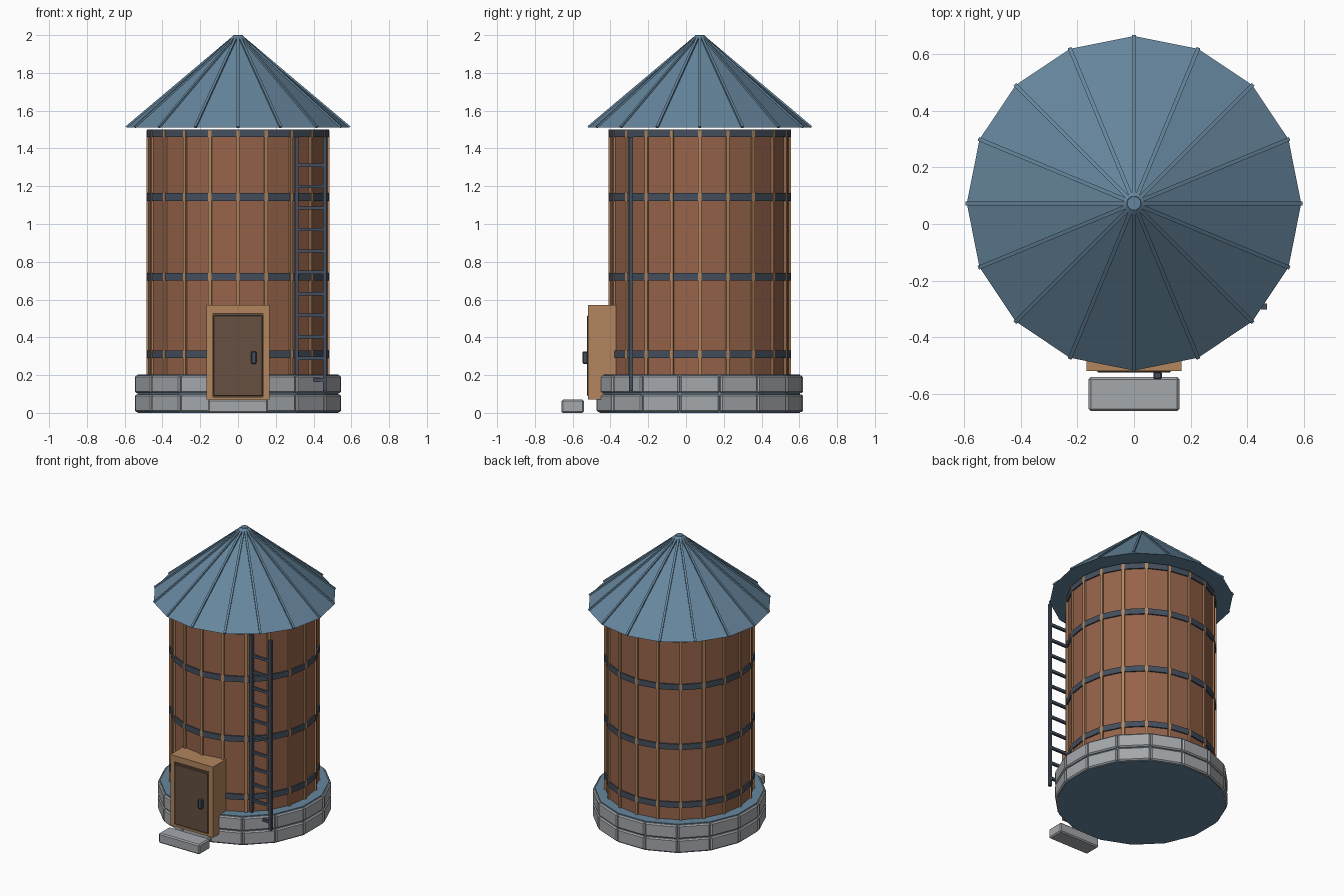
import bpy, bmesh, math
from mathutils import Matrix, Vector

if "Cube" in bpy.data.objects:
    bpy.data.objects.remove(bpy.data.objects["Cube"])

CY = 0.073  # tower axis in y


def material(name, rgb):
    lin = [((c / 255 + 0.055) / 1.055) ** 2.4 for c in rgb]
    m = bpy.data.materials.new(name)
    m.diffuse_color = (*lin, 1)
    m.use_nodes = True
    m.node_tree.nodes["Principled BSDF"].inputs["Base Color"].default_value = m.diffuse_color
    return m


ROOF = material("slate blue", (102, 134, 157))
WOOD = material("red brown planks", (150, 99, 74))
TRIM = material("light wood", (178, 133, 94))
IRON = material("dark iron", (68, 79, 93))
STONE = material("grey stone", (164, 168, 172))
DOOR = material("dark door wood", (101, 80, 64))


def finish(name, bm, mat, bevel=0):
    bmesh.ops.recalc_face_normals(bm, faces=bm.faces)
    me = bpy.data.meshes.new(name)
    bm.to_mesh(me)
    bm.free()
    me.materials.append(mat)
    ob = bpy.data.objects.new(name, me)
    bpy.context.collection.objects.link(ob)
    if bevel:
        mod = ob.modifiers.new("bevel", 'BEVEL')
        mod.width, mod.segments = bevel, 1
    return ob


def add_box(bm, lo, hi, m=Matrix()):
    lo, hi = Vector(lo), Vector(hi)
    size = Matrix.Diagonal((*(hi - lo), 1))
    return bmesh.ops.create_cube(bm, size=1, matrix=m @ Matrix.Translation((lo + hi) / 2) @ size)


def box(name, lo, hi, mat, bevel=0):
    bm = bmesh.new()
    add_box(bm, lo, hi)
    return finish(name, bm, mat, bevel)


def around(angle):
    """Local +x points outward from the tower axis."""
    return Matrix.Translation((0, CY, 0)) @ Matrix.Rotation(angle, 4, 'Z')


def prism(name, n, r0, r1, z0, z1, mat, turn=0):
    bm = bmesh.new()
    m = around(turn) @ Matrix.Translation((0, 0, (z0 + z1) / 2))
    bmesh.ops.create_cone(bm, cap_ends=True, segments=n, radius1=r0, radius2=r1,
                          depth=z1 - z0, matrix=m)
    # put a corner exactly on the +x direction
    v = max(bm.verts, key=lambda p: p.co.x)
    a = math.atan2(v.co.y - CY, v.co.x) - turn
    bmesh.ops.rotate(bm, verts=bm.verts, cent=(0, CY, 0), matrix=Matrix.Rotation(-a, 3, 'Z'))
    return finish(name, bm, mat)


# Stone base: blue core with two courses of blocks
prism("base_core", 16, 0.542, 0.542, 0.0, 0.204, ROOF, math.pi / 16)
bm = bmesh.new()
half = 0.545 * math.tan(math.pi / 16) - 0.003
for row in range(2):
    z = 0.004 + row * 0.1
    for i in range(16):
        add_box(bm, (0.49, -half, z), (0.546, half, z + 0.094), around(i * math.pi / 8))
finish("base_stones", bm, STONE, 0.008)

# Wooden barrel with battens at the corners
prism("barrel", 20, 0.474, 0.474, 0.19, 1.5, WOOD)
bm = bmesh.new()
for i in range(20):
    add_box(bm, (0.46, -0.009, 0.2), (0.484, 0.009, 1.495), around(i * math.pi / 10))
finish("battens", bm, TRIM)

# Iron hoops
for i, z in enumerate((0.31, 0.72, 1.143, 1.48)):
    prism(f"hoop_{i + 1}", 20, 0.483, 0.483, z - 0.02, z + 0.02, IRON)

# Roof cone with seams on the edges and a small cap
prism("roof", 16, 0.59, 0.02, 1.51, 1.99, ROOF)
bm = bmesh.new()
slope = math.atan2(0.48, 0.57)
length = math.hypot(0.48, 0.57)
for i in range(16):
    m = around(i * math.pi / 8) @ Matrix.Translation((0.59, 0, 1.512)) @ Matrix.Rotation(slope, 4, 'Y')
    add_box(bm, (-length, -0.007, -0.004), (0, 0.007, 0.007), m)
finish("roof_seams", bm, ROOF)
prism("roof_cap", 16, 0.028, 0.024, 1.98, 2.0, ROOF)

# Door: deep frame, leaf, handle
bm = bmesh.new()
add_box(bm, (-0.167, -0.518, 0.07), (-0.133, -0.37, 0.57))
add_box(bm, (0.133, -0.518, 0.07), (0.167, -0.37, 0.57))
add_box(bm, (-0.133, -0.518, 0.527), (0.133, -0.37, 0.57))
add_box(bm, (-0.133, -0.518, 0.07), (0.133, -0.37, 0.085))
finish("door_frame", bm, TRIM)
box("door_back", (-0.135, -0.51, 0.08), (0.135, -0.38, 0.53), DOOR)
box("door_leaf", (-0.13, -0.524, 0.09), (0.13, -0.5, 0.515), DOOR, 0.003)
box("door_handle", (0.068, -0.548, 0.26), (0.098, -0.52, 0.325), IRON, 0.005)

# Front step, open underneath
bm = bmesh.new()
add_box(bm, (-0.16, -0.66, 0), (0.16, -0.54, 0.07))
bmesh.ops.bevel(bm, geom=bm.edges[:], offset=0.008, segments=1, affect='EDGES')
finish("front_step", bm, STONE)

# Ladder
bm = bmesh.new()
for x in (0.311, 0.459):
    add_box(bm, (x - 0.01, -0.301, 0.115), (x + 0.01, -0.281, 1.46))
for i in range(11):
    z = 0.175 + i * 0.1137
    add_box(bm, (0.311, -0.299, z - 0.009), (0.459, -0.283, z + 0.009))
finish("ladder", bm, IRON)
